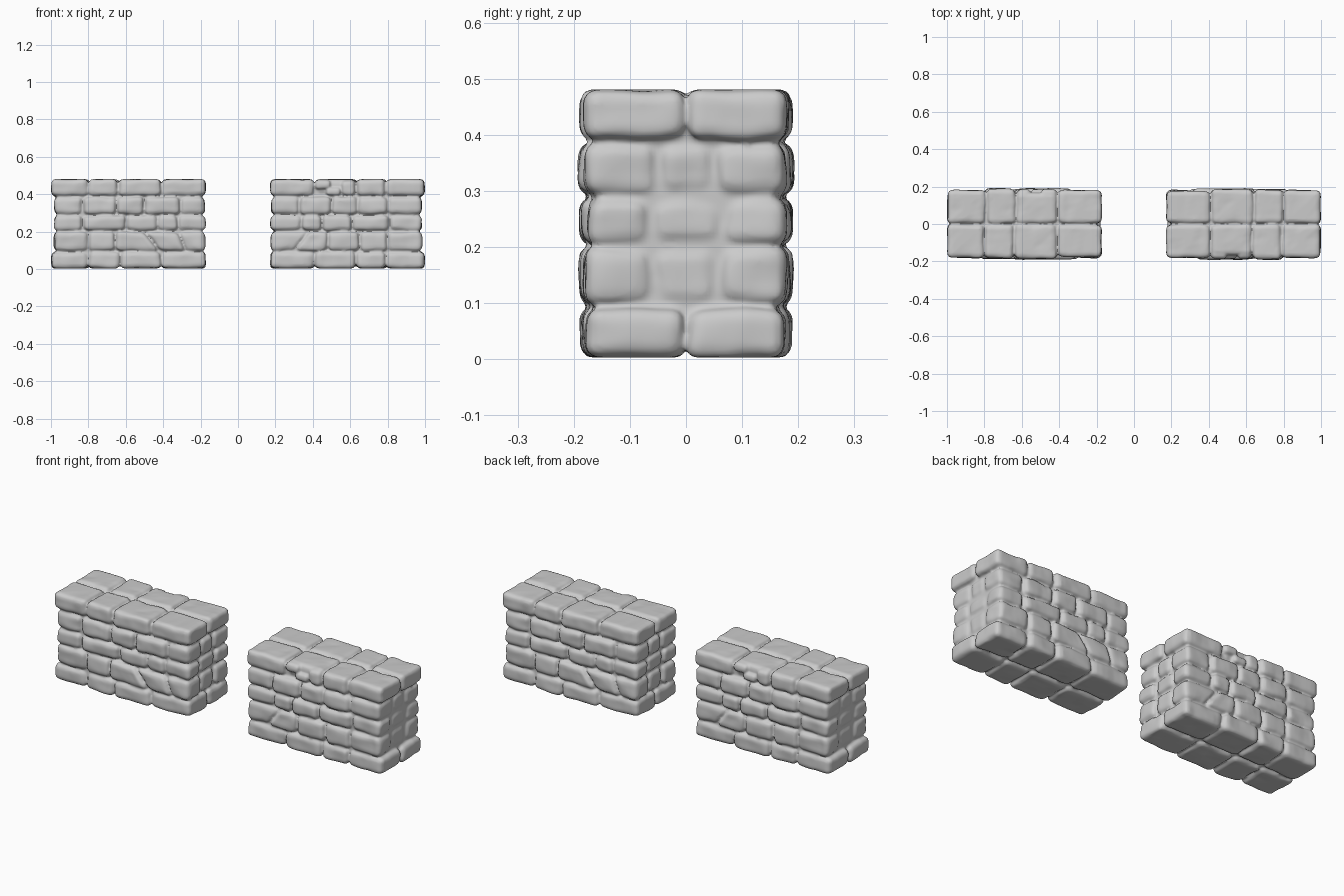
import bpy, bmesh, math, random
from mathutils import Vector, noise

if "Cube" in bpy.data.objects:
    bpy.data.objects.remove(bpy.data.objects["Cube"])

random.seed(4)
N = 9  # grid steps on each stone face


def add_stone(bm, x0, x1, y0, y1, z0, z1, r=0.024, gap=0.003, rough=0.006):
    """Rounded, slightly uneven stone; x0 and x1 are (bottom, top) pairs."""
    lo = Vector((0, y0 + gap, z0 + gap))
    hi = Vector((1, y1 - gap, z1 - gap))
    width = (sum(x1) - sum(x0)) / 2 - 2 * gap
    half = Vector((width, hi.y - lo.y, hi.z - lo.z)) / 2
    r = min(r, min(half) * 0.8)
    seed = Vector((random.uniform(0, 50), random.uniform(0, 50), random.uniform(0, 50)))
    cache = {}

    def vert(i, j, k):
        if (i, j, k) in cache:
            return cache[i, j, k]
        p = Vector([math.sin((c / N - 0.5) * math.pi) * h for c, h in zip((i, j, k), half)])
        inner = Vector([max(-(h - r), min(h - r, c)) for c, h in zip(p, half)])
        d = p - inner
        if d.length > 1e-7:
            p = inner + d.normalized() * r
        p += noise.noise_vector(p * 14 + seed) * rough
        t = (p.z / half.z + 1) / 2
        a, b = x0[0] + (x0[1] - x0[0]) * t, x1[0] + (x1[1] - x1[0]) * t
        x = (a + b) / 2 + p.x / half.x * ((b - a) / 2 - gap)
        z = p.z + (lo.z + hi.z) / 2
        v = bm.verts.new((x, p.y + (lo.y + hi.y) / 2, max(0.003, min(0.481, z))))
        cache[i, j, k] = v
        return v

    for axis in range(3):
        for side in (0, N):
            for a in range(N):
                for b in range(N):
                    quad = []
                    for u, w in ((a, b), (a + 1, b), (a + 1, b + 1), (a, b + 1)):
                        idx = [0, 0, 0]
                        idx[axis] = side
                        idx[(axis + 1) % 3], idx[(axis + 2) % 3] = u, w
                        quad.append(vert(*idx))
                    bm.faces.new(quad if side else quad[::-1])


def pair(v):
    return v if isinstance(v, tuple) else (v, v)


# Courses from the ground up, and the depth where the end stones divide
LEVELS = [0.0, 0.095, 0.203, 0.29, 0.388, 0.484]
END_SPLIT = [0, 0.058, 0.066, 0.05, 0]

# Joints along the wall for each course; a pair leans from bottom to top
FRONT = [
    [-1, -0.80, -0.63, -0.41, -0.17],
    [-0.985, -0.80, -0.655, (-0.42, -0.50), (-0.28, -0.32), -0.172],
    [-0.985, -0.83, -0.60, -0.43, -0.32, -0.172],
    [-0.985, -0.83, -0.65, -0.50, -0.31, -0.175],
    [-1, -0.80, -0.64, -0.41, -0.17],
]
BACK = [  # this face is the front of the other wall, turned around
    [-1, -0.79, -0.63, -0.41, -0.17],
    [-0.985, -0.80, -0.65, -0.48, (-0.30, -0.38), -0.172],
    [-0.985, -0.81, -0.61, -0.45, -0.34, -0.172],
    [-0.985, -0.80, -0.64, -0.50, -0.33, -0.175],
    [-1, -0.79, -0.63, -0.41, -0.17],
]

bm = bmesh.new()
for sign, rows in ((-1, FRONT), (1, BACK)):
    for c, joints in enumerate(rows):
        z0, z1 = LEVELS[c], LEVELS[c + 1]
        last = len(joints) - 2
        for i in range(last + 1):
            end = i in (0, last)
            outer = (0.181 if end else 0.190) + random.uniform(-0.004, 0.004)
            inner = END_SPLIT[c] if end else min(END_SPLIT[c], 0.03)
            if c == 4 and sign == 1 and i == 2:
                outer = 0.168  # chipped capping stone
            ys = sorted((sign * inner, sign * outer))
            add_stone(bm, pair(joints[i]), pair(joints[i + 1]), ys[0], ys[1], z0, z1)

# Small broken pieces on the chipped capping stone
for xa, xb, za, zb in ((-0.63, -0.55, 0.39, 0.475), (-0.55, -0.47, 0.39, 0.44),
                       (-0.50, -0.41, 0.425, 0.48)):
    add_stone(bm, (xa, xa), (xb, xb), 0.10, 0.19, za, zb)

# Middle stones showing on both ends
for c in (1, 2, 3):
    s = END_SPLIT[c]
    for xa, xb in ((-0.98, -0.85), (-0.32, -0.178)):
        add_stone(bm, (xa, xa), (xb, xb), -s, s, LEVELS[c], LEVELS[c + 1])

# Solid mortar core behind the joints
add_stone(bm, (-0.972, -0.972), (-0.198, -0.198), -0.163, 0.163, 0.022, 0.462, r=0.01, rough=0.001)

mesh = bpy.data.meshes.new("stone_wall")
bm.to_mesh(mesh)
bm.free()

# Two walls, the second turned half a circle, each fused and softened
for name, turn in (("left_stone_wall", 0), ("right_stone_wall", math.pi)):
    wall = bpy.data.objects.new(name, mesh)
    wall.rotation_euler.z = turn
    bpy.context.collection.objects.link(wall)
    fuse = wall.modifiers.new("fuse", 'REMESH')
    fuse.mode = 'VOXEL'
    fuse.voxel_size = 0.0065
    fuse.use_smooth_shade = True
    soft = wall.modifiers.new("soften", 'SMOOTH')
    soft.factor = 0.5
    soft.iterations = 2
